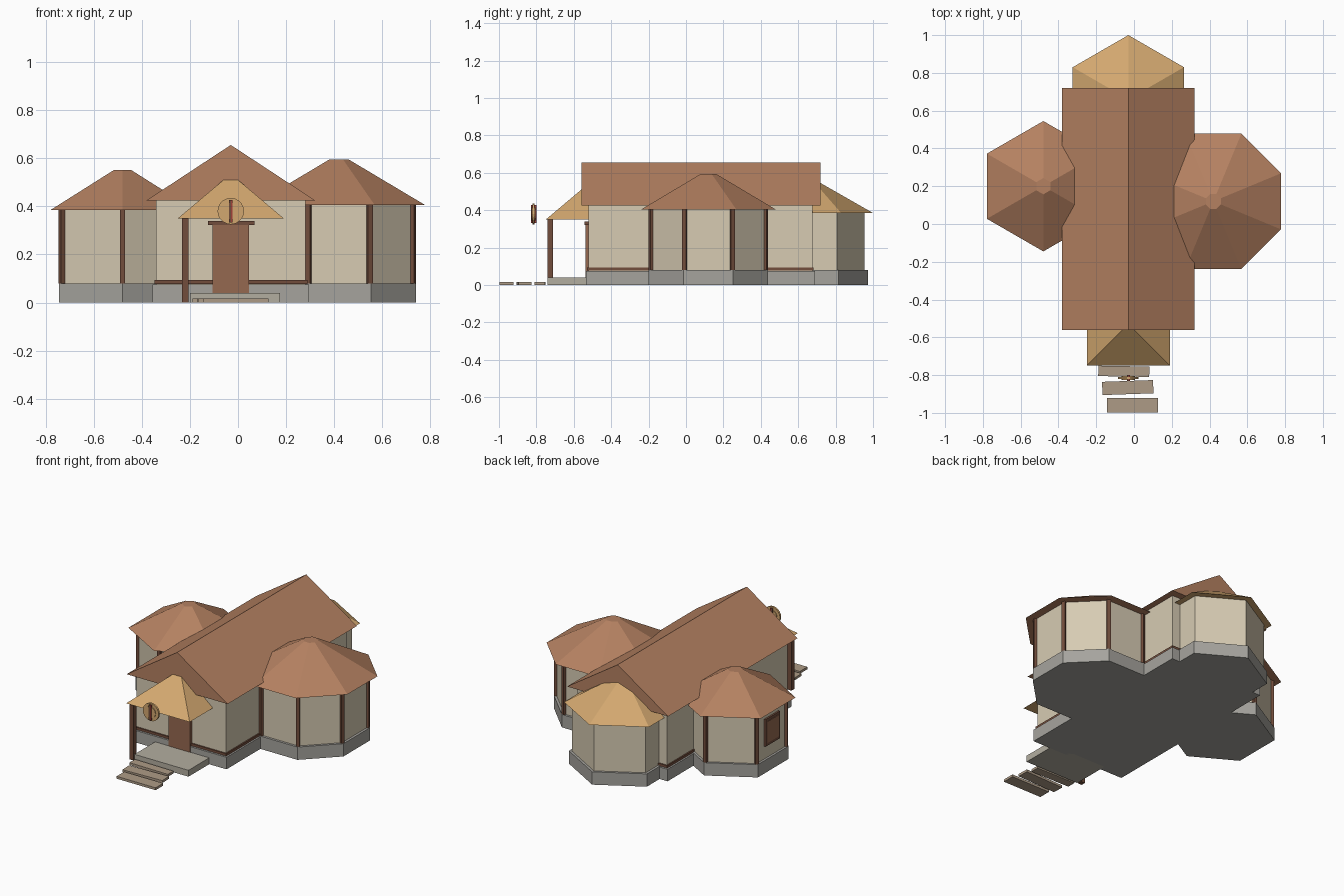
import bpy, bmesh, math
from mathutils import Matrix, Vector

if "Cube" in bpy.data.objects:
    bpy.data.objects.remove(bpy.data.objects["Cube"])


def material(name, r, g, b):
    m = bpy.data.materials.new(name)
    m.diffuse_color = (r, g, b, 1)
    m.use_nodes = True
    m.node_tree.nodes["Principled BSDF"].inputs["Base Color"].default_value = m.diffuse_color
    return m


ROOF = material("clay_roof", 0.46, 0.22, 0.12)
TAN = material("straw_roof", 0.65, 0.39, 0.16)
WALL = material("plaster", 0.68, 0.60, 0.45)
STONE = material("stone", 0.38, 0.37, 0.34)
SLAB = material("pale_stone", 0.45, 0.42, 0.35)
WOOD = material("dark_wood", 0.17, 0.075, 0.045)
DOOR = material("door_wood", 0.30, 0.14, 0.08)
PLANK = material("plank_wood", 0.42, 0.33, 0.24)
RED = material("red_paint", 0.35, 0.05, 0.04)


def finish(bm, name, mat):
    bmesh.ops.recalc_face_normals(bm, faces=bm.faces)
    mesh = bpy.data.meshes.new(name)
    bm.to_mesh(mesh)
    bm.free()
    mesh.materials.append(mat)
    ob = bpy.data.objects.new(name, mesh)
    bpy.context.collection.objects.link(ob)
    return ob


def box(name, x0, x1, y0, y1, z0, z1, mat, turn=0):
    bm = bmesh.new()
    bmesh.ops.create_cube(bm, size=1)
    bmesh.ops.scale(bm, vec=(x1 - x0, y1 - y0, z1 - z0), verts=bm.verts)
    ob = finish(bm, name, mat)
    ob.location = ((x0 + x1) / 2, (y0 + y1) / 2, (z0 + z1) / 2)
    ob.rotation_euler.z = math.radians(turn)
    return ob


def corners(cx, cy, r, n, start):
    angles = [math.radians(start + 360 * i / n) for i in range(n)]
    return [(cx + r * math.cos(a), cy + r * math.sin(a)) for a in angles]


def frustum(name, cx, cy, n, start, r0, r1, z0, z1, mat):
    bm = bmesh.new()
    low = [bm.verts.new((x, y, z0)) for x, y in corners(cx, cy, r0, n, start)]
    top = [bm.verts.new((x, y, z1)) for x, y in corners(cx, cy, r1, n, start)]
    bm.faces.new(low)
    bm.faces.new(top)
    for i in range(n):
        j = (i + 1) % n
        bm.faces.new((low[i], low[j], top[j], top[i]))
    return finish(bm, name, mat)


def pavilion(name, cx, cy, n, start, wall_r, base_r, roof_r, eave, top, mat, posts):
    frustum(name + "_base", cx, cy, n, start, base_r, base_r, 0, 0.08, STONE)
    frustum(name + "_walls", cx, cy, n, start, wall_r, wall_r, 0.08, eave + 0.005, WALL)
    frustum(name + "_roof", cx, cy, n, start, roof_r, 0.043, eave, top, mat)
    if posts:
        for i, (x, y) in enumerate(corners(cx, cy, wall_r, n, start)):
            if -0.34 < x < 0.28:
                continue  # corner hidden inside the main hall
            h = 0.011
            box(f"{name}_post_{i}", x - h, x + h, y - h, y + h, 0.08, eave + 0.002,
                WOOD, start + 360 * i / n)


# Main hall
CX = -0.03
box("hall_base", -0.355, 0.295, -0.535, 0.69, 0, 0.075, STONE)
box("hall_walls", -0.34, 0.28, -0.52, 0.675, 0.075, 0.43, WALL)
box("hall_base_trim", -0.348, 0.288, -0.528, 0.683, 0.078, 0.093, WOOD)

# Gabled roof, a solid triangular prism
bm = bmesh.new()
tri = bm.faces.new([bm.verts.new((x, -0.56, z))
                    for x, z in ((-0.38, 0.425), (0.32, 0.425), (CX, 0.655))])
ext = bmesh.ops.extrude_face_region(bm, geom=[tri], use_keep_orig=True)
moved = [v for v in ext["geom"] if isinstance(v, bmesh.types.BMVert)]
bmesh.ops.translate(bm, verts=moved, vec=(0, 1.28, 0))
finish(bm, "hall_roof", ROOF)

# Side pavilions and rear bay
pavilion("left_pavilion", -0.48, 0.20, 6, 30, 0.290, 0.306, 0.345, 0.385, 0.55, ROOF, True)
pavilion("right_pavilion", 0.42, 0.12, 8, 22.5, 0.33, 0.346, 0.388, 0.405, 0.595, ROOF, True)
pavilion("rear_bay", CX, 0.66, 6, 30, 0.295, 0.312, 0.34, 0.385, 0.555, TAN, False)

# Left pavilion window
box("window_frame", -0.742, -0.72, 0.13, 0.27, 0.16, 0.33, WOOD)
box("window_pane", -0.745, -0.72, 0.145, 0.255, 0.178, 0.312, DOOR)

# Door and lintel
box("door", -0.105, 0.045, -0.537, -0.51, 0.04, 0.325, DOOR)
box("door_lintel", -0.125, 0.068, -0.542, -0.51, 0.322, 0.34, WOOD)

# Porch
frustum("porch_roof", CX, -0.53, 4, 45, 0.22 * math.sqrt(2), 0.03 * math.sqrt(2),
        0.35, 0.51, TAN)
box("porch_post", -0.233, -0.205, -0.74, -0.712, 0, 0.352, WOOD)
box("porch_slab", -0.20, 0.175, -0.74, -0.50, 0, 0.04, SLAB)

# Step planks
for i, (x, y, d, turn) in enumerate(((-0.054, -0.78, 0.055, -1),
                                     (-0.033, -0.866, 0.07, 2),
                                     (-0.008, -0.96, 0.075, 0))):
    box(f"step_plank_{i}", x - 0.135, x + 0.135, y - d / 2, y + d / 2, 0.001, 0.016,
        PLANK, turn)

# Round hanging shield with a painted stripe
for name, r, d, mat in (("shield_rim", 0.055, 0.012, TAN), ("shield_boss", 0.035, 0.02, TAN)):
    bm = bmesh.new()
    bmesh.ops.create_cone(bm, cap_ends=True, segments=20, radius1=r, radius2=r, depth=d)
    bmesh.ops.rotate(bm, verts=bm.verts, cent=Vector(), matrix=Matrix.Rotation(math.pi / 2, 3, 'X'))
    finish(bm, name, mat).location = (CX, -0.815, 0.38)
box("shield_stripe_dark", CX - 0.008, CX, -0.83, -0.80, 0.333, 0.427, WOOD)
box("shield_stripe_red", CX, CX + 0.008, -0.83, -0.80, 0.333, 0.427, RED)
